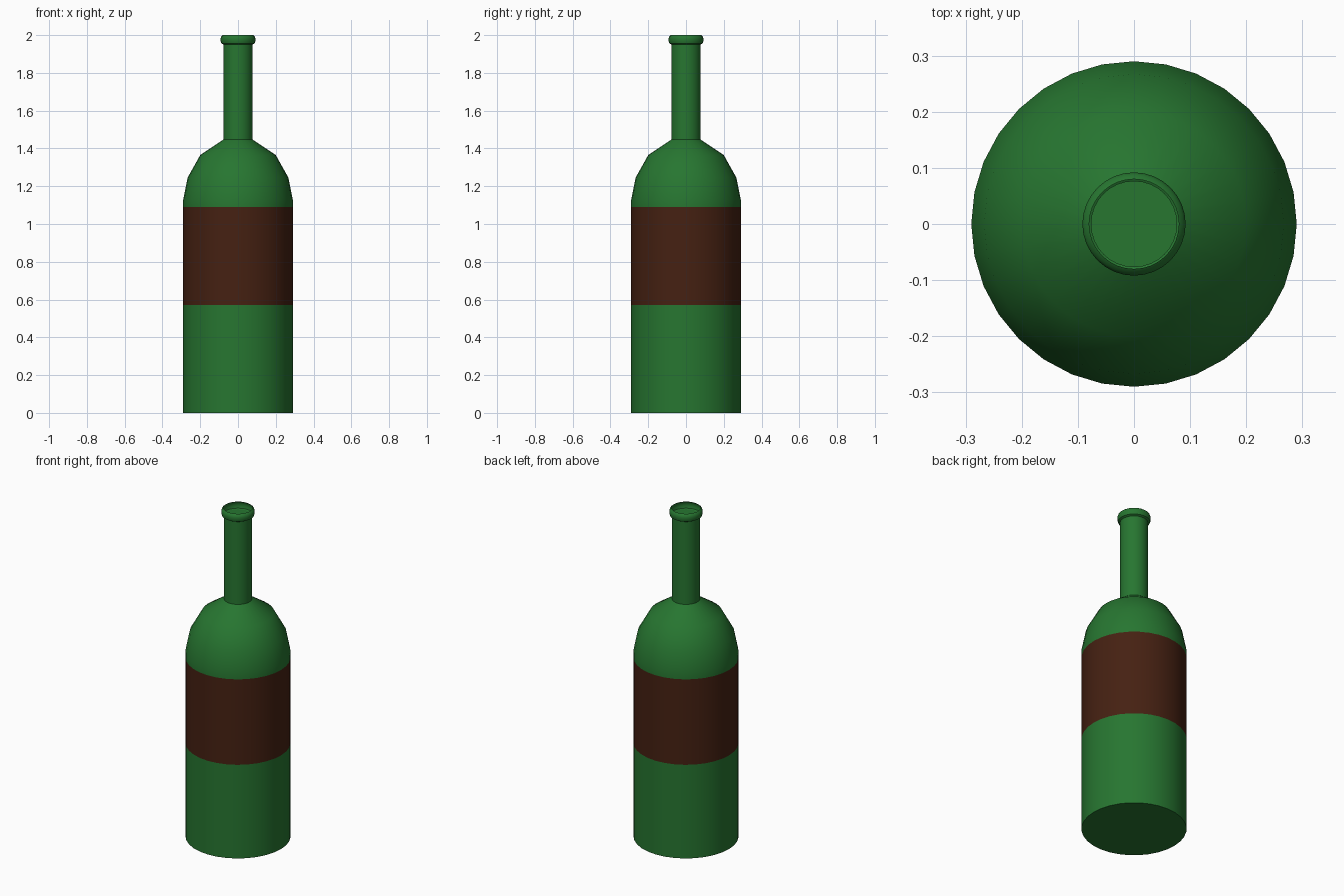
import bpy, bmesh, math

if "Cube" in bpy.data.objects:
    bpy.data.objects.remove(bpy.data.objects["Cube"])

SIDES = 32


def material(name, color):
    m = bpy.data.materials.new(name)
    m.diffuse_color = color
    m.use_nodes = True
    m.node_tree.nodes["Principled BSDF"].inputs["Base Color"].default_value = m.diffuse_color
    return m


def lathe(name, profile, mat, cap_bottom=False, cap_top=False):
    """Revolve (radius, height) points around z."""
    bm = bmesh.new()
    rings = []
    for r, z in profile:
        rings.append([bm.verts.new((r * math.cos(2 * math.pi * i / SIDES),
                                    r * math.sin(2 * math.pi * i / SIDES), z))
                      for i in range(SIDES)])
    for low, high in zip(rings, rings[1:]):
        for i in range(SIDES):
            j = (i + 1) % SIDES
            bm.faces.new((low[i], low[j], high[j], high[i]))
    if cap_bottom:
        bm.faces.new(rings[0][::-1])
    if cap_top:
        bm.faces.new(rings[-1])
    mesh = bpy.data.meshes.new(name)
    bm.to_mesh(mesh)
    bm.free()
    obj = bpy.data.objects.new(name, mesh)
    bpy.context.collection.objects.link(obj)
    mesh.materials.append(mat)
    bpy.ops.object.select_all(action='DESELECT')
    obj.select_set(True)
    bpy.context.view_layer.objects.active = obj
    bpy.ops.object.shade_smooth_by_angle(angle=math.radians(40))
    return obj


glass = material("green_glass", (0.02, 0.18, 0.03, 1))
paper = material("brown_label", (0.06, 0.015, 0.006, 1))

# Body with closed base, and the label band around it
lathe("lower_body", [(0.29, 0), (0.29, 0.57)], glass, cap_bottom=True)
lathe("label", [(0.29, 0.57), (0.29, 1.09)], paper)

# Faceted dome shoulder
lathe("shoulder", [(0.29, 1.09), (0.29, 1.13), (0.267, 1.245),
                   (0.20, 1.365), (0.077, 1.447)], glass)

# Straight neck, closed just below the lip
lathe("neck", [(0.077, 1.447), (0.077, 1.955)], glass, cap_top=True)

# Rounded open lip
lathe("lip", [(0.077, 1.95), (0.088, 1.956), (0.092, 1.968),
              (0.092, 1.982), (0.088, 1.994), (0.08, 2.0)], glass)
